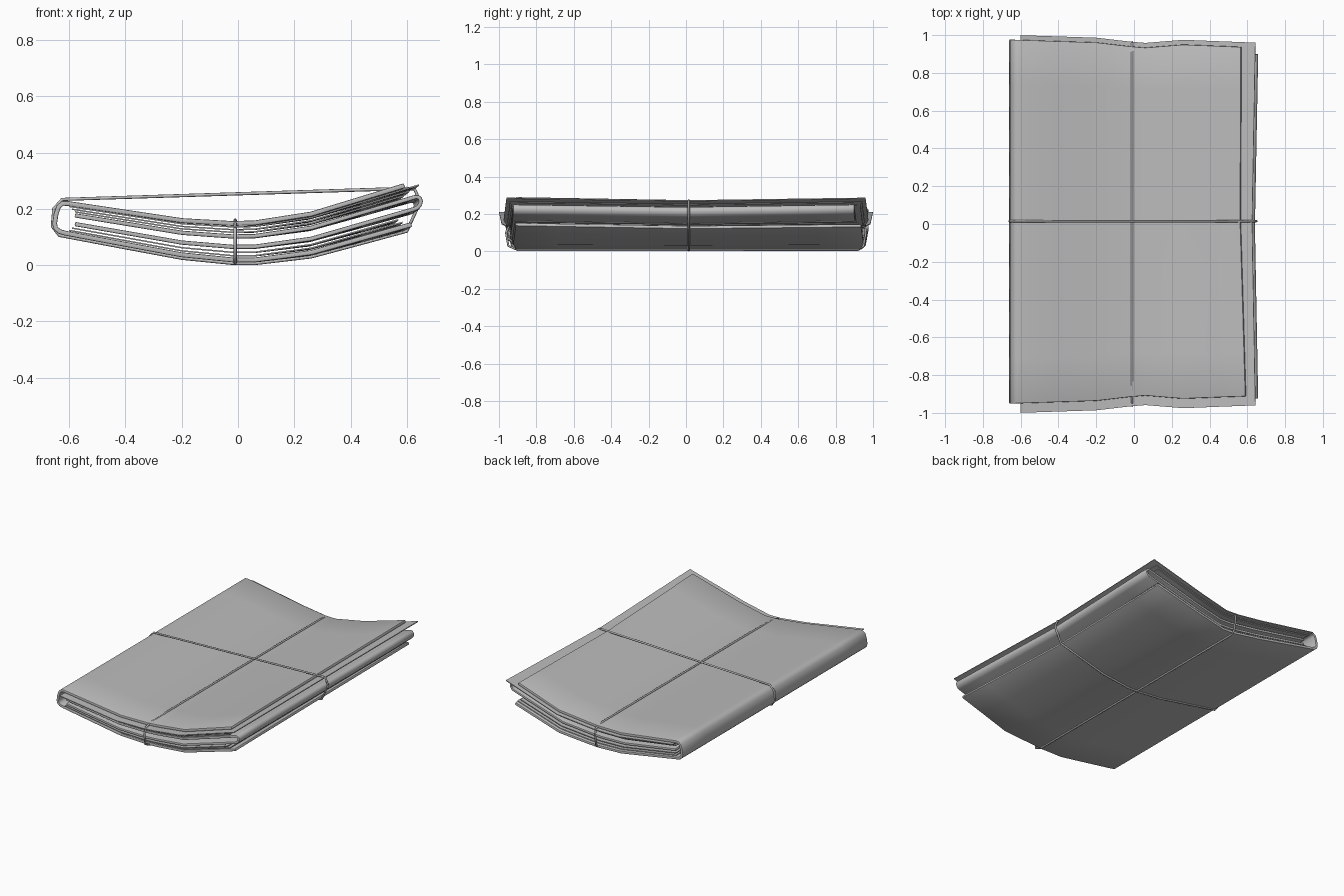
import bpy, math

cube = bpy.data.objects.get("Cube")
if cube:
    bpy.data.objects.remove(cube, do_unlink=True)

paper = bpy.data.materials.new("newsprint_grey")
paper.use_nodes = True
GREY = (0.5, 0.5, 0.5, 1)
paper.diffuse_color = GREY
paper.node_tree.nodes["Principled BSDF"].inputs["Base Color"].default_value = GREY

BENDS = [-0.42, -0.2, -0.02, 0.06, 0.26, 0.45]


def lerp_table(table, x):
    """Piecewise linear lookup, extended past both ends."""
    for (x0, v0), (x1, v1) in zip(table, table[1:]):
        if x <= x1 or (x1, v1) == table[-1]:
            return v0 + (v1 - v0) * (x - x0) / (x1 - x0)


def sag(x, off):
    """Height of a layer: the bundle droops in the middle."""
    base = lerp_table([(-0.63, 0.117), (-0.2, 0.037), (-0.02, 0.019),
                       (0.06, 0.019), (0.26, 0.045), (0.6, 0.14)], x)
    swell = lerp_table([(-0.63, 0.76), (-0.2, 0.87), (0, 0.93), (0.6, 1.04)], x)
    return base + off * swell


def trim(x):
    """How far the sheet ends are drawn in by the string."""
    return lerp_table([(-0.62, 0), (-0.16, 0.015), (0.04, 0.043),
                       (0.26, 0.025), (0.64, 0.04)], x)


def arm(x0, x1, off):
    """Profile points of one flat layer between two x positions."""
    inner = [b for b in BENDS if min(x0, x1) < b < max(x0, x1)]
    if x1 < x0:
        inner.reverse()
    return [(x, off) for x in [x0] + inner + [x1]]


def sheet(name, profile, front, back, thick, skew=0):
    """Sweep a profile along y, pinched at the waist, and give it thickness."""
    rows, verts, faces = 9, [], []
    n = len(profile)
    for r in range(rows):
        t = r / (rows - 1)
        waist = 1 - abs(2 * t - 1)
        for x, off in profile:
            lo, hi = front + trim(x), back - trim(x)
            side = max(x, 0) / 0.6
            px = x - 0.016 * waist * side
            if x > 0.5:
                px += skew * (1 - 2 * t)
            verts.append((px, lo + (hi - lo) * t, sag(px, off) - 0.008 * waist * side))
    for r in range(rows - 1):
        for i in range(n - 1):
            a = r * n + i
            faces.append((a, a + 1, a + n + 1, a + n))
    mesh = bpy.data.meshes.new(name)
    mesh.from_pydata(verts, [], faces)
    mesh.materials.append(paper)
    obj = bpy.data.objects.new(name, mesh)
    bpy.context.collection.objects.link(obj)
    solid = obj.modifiers.new("thickness", "SOLIDIFY")
    solid.thickness = thick
    solid.offset = 0
    if thick > 0.01:
        soft = obj.modifiers.new("soft_edge", "BEVEL")
        soft.width = 0.004
        soft.segments = 2
        soft.limit_method = "ANGLE"
        soft.angle_limit = math.radians(65)
    # Apply the modifiers first so the rims get sharp edges
    bpy.ops.object.select_all(action="DESELECT")
    obj.select_set(True)
    bpy.context.view_layer.objects.active = obj
    bpy.ops.object.convert(target="MESH")
    bpy.ops.object.shade_smooth_by_angle(angle=math.radians(40))


# Outer cover, folded at the left
left_fold = [(-0.635, 0.003), (-0.648, 0.015), (-0.652, 0.035),
             (-0.647, 0.08), (-0.638, 0.118), (-0.624, 0.136)]
sheet("outer_cover", arm(0.605, -0.615, 0) + left_fold + arm(-0.605, 0.58, 0.14),
      -0.95, 0.975, 0.017, 0.012)

# Inner section, folded at the right
right_fold = [(0.63 + 0.02 * math.cos(a), 0.07 + 0.02 * math.sin(a))
              for a in [math.radians(d) for d in range(-60, 61, 30)]]
sheet("inner_section", arm(-0.58, 0.63, 0.05) + right_fold + arm(0.63, -0.58, 0.09),
      -0.965, 0.94, 0.015)

# Loose pages: left edge, right edge, layer, front end, back end
pages = [(-0.6, 0.585, 0.016, -0.955, 0.96),
         (-0.59, 0.57, 0.029, -0.965, 0.95),
         (-0.58, 0.59, 0.106, -0.97, 0.97),
         (-0.59, 0.61, 0.116, -0.98, 0.98),
         (-0.6, 0.643, 0.127, -1.0, 1.0)]
for i, (x0, x1, off, front, back) in enumerate(pages):
    sheet(f"loose_page_{i + 1}", arm(x0, x1, off), front, back, 0.005)


def string(name, points):
    """Closed round cord through the given points."""
    curve = bpy.data.curves.new(name, "CURVE")
    curve.dimensions = "3D"
    curve.bevel_depth = 0.006
    curve.bevel_resolution = 2
    spline = curve.splines.new("POLY")
    spline.points.add(len(points) - 1)
    for p, co in zip(spline.points, points):
        p.co = (*co, 1)
    spline.use_cyclic_u = True
    curve.materials.append(paper)
    obj = bpy.data.objects.new(name, curve)
    bpy.context.collection.objects.link(obj)


# String around the width: taut on top, following the sag underneath
top = [(-0.655, 0.2), (-0.625, 0.234), (0.6, 0.273), (0.628, 0.27), (0.648, 0.225)]
under = [(x, sag(x, 0) - 0.012 - 0.012 * max(x, 0)) for x, _ in arm(0.6, -0.635, 0)]
string("cross_string", [(x, 0.015, z) for x, z in top + under + [(-0.66, 0.138)]])

# String around the length
loop = [(-0.9, 0.152), (-0.945, 0.14), (-0.962, 0.1), (-0.95, 0.03), (-0.9, 0.008),
        (0.92, 0.008), (0.95, 0.03), (0.962, 0.1), (0.955, 0.14), (0.92, 0.152),
        (0.88, 0.159), (0, 0.16), (-0.69, 0.159)]
string("long_string", [(-0.01, y, z) for y, z in loop])
